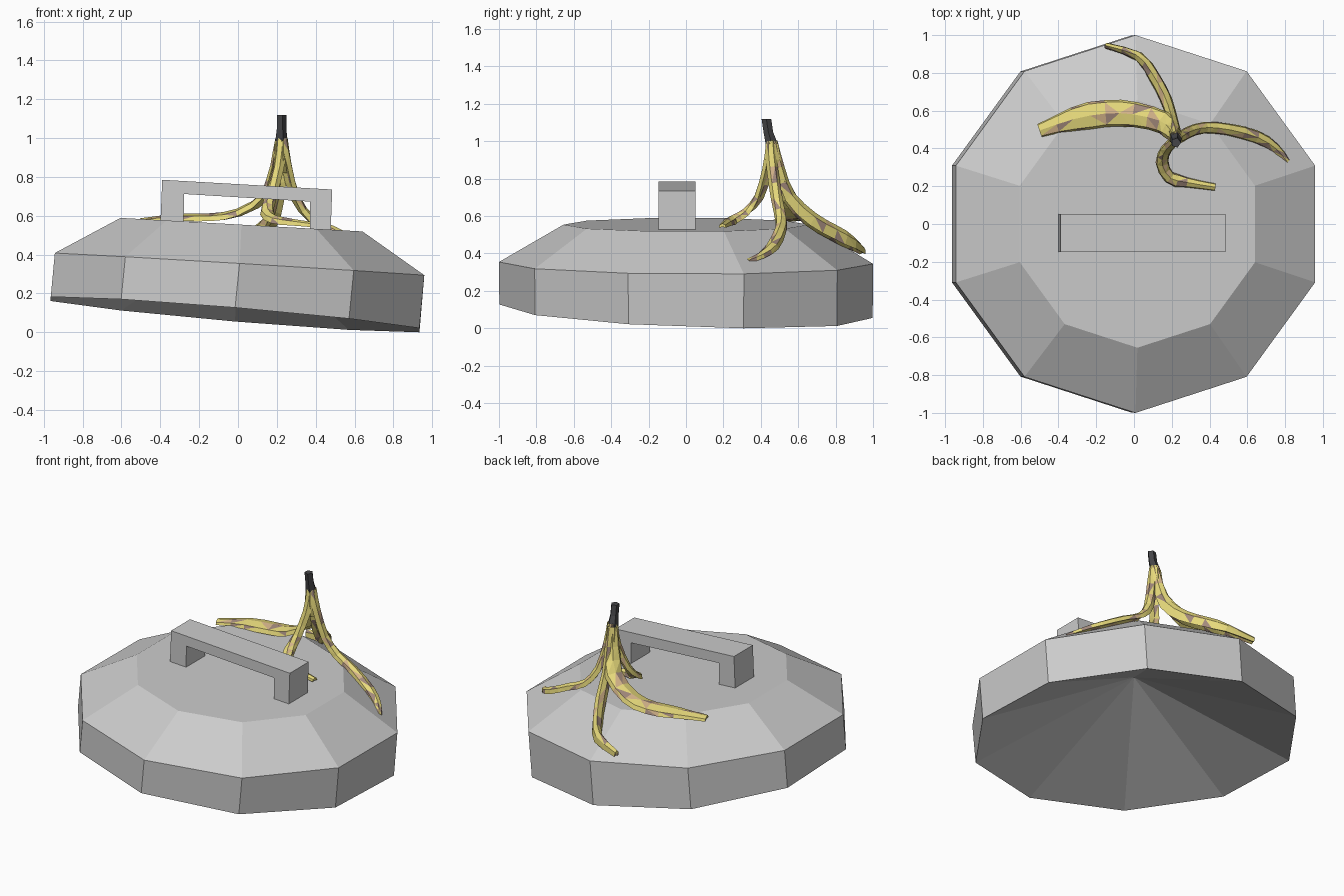
import bpy, bmesh, math, random
from mathutils import Vector

if "Cube" in bpy.data.objects:
    bpy.data.objects.remove(bpy.data.objects["Cube"])

random.seed(4)


def material(name, rgb):
    m = bpy.data.materials.new(name)
    m.diffuse_color = (*rgb, 1)
    m.use_nodes = True
    m.node_tree.nodes["Principled BSDF"].inputs["Base Color"].default_value = m.diffuse_color
    return m


yellow = material("peel_yellow", (0.80, 0.70, 0.20))
tan = material("peel_tan", (0.65, 0.45, 0.25))
brown = material("peel_brown", (0.36, 0.25, 0.20))
dark = material("stem_dark", (0.06, 0.06, 0.065))


def finish(bm, name, mats=()):
    bmesh.ops.recalc_face_normals(bm, faces=bm.faces)
    me = bpy.data.meshes.new(name)
    bm.to_mesh(me)
    bm.free()
    for m in mats:
        me.materials.append(m)
    ob = bpy.data.objects.new(name, me)
    bpy.context.collection.objects.link(ob)
    return ob


def bridge(bm, a, b):
    n = len(a)
    for i in range(n):
        bm.faces.new((a[i], a[(i + 1) % n], b[(i + 1) % n], b[i]))


def loft(bm, rings):
    vs = [[bm.verts.new(p) for p in r] for r in rings]
    for a, b in zip(vs, vs[1:]):
        bridge(bm, a, b)
    bm.faces.new(vs[0])
    bm.faces.new(vs[-1])


# Ten-sided tilted lid: each ring is (centre x, radius, height, slope x, slope y)
bm = bmesh.new()
rings = []
for cx, r, z, sx, sy in [(-0.015, 0.998, 0.09, -0.085, -0.036),
                         (0.008, 1.0, 0.35, -0.06, -0.005),
                         (0.018, 0.655, 0.555, -0.056, 0.0)]:
    ring = []
    for k in range(10):
        a = math.radians(90 + 36 * k)
        x, y = cx + r * math.cos(a), r * math.sin(a)
        ring.append(bm.verts.new((x, y, max(0, z + sx * x + sy * y))))
    rings.append(ring)
bridge(bm, rings[0], rings[1])
bridge(bm, rings[1], rings[2])
bm.faces.new(rings[2])
# hollow conical underside
apex = bm.verts.new((0, 0, 0.52))
for k in range(10):
    bm.faces.new((apex, rings[0][k], rings[0][(k + 1) % 10]))
finish(bm, "lid")

# Bridge handle: front profile extruded in depth
profile = [(-0.40, 0.55), (-0.28, 0.55), (-0.278, 0.712), (0.37, 0.673),
           (0.37, 0.52), (0.477, 0.515), (0.485, 0.735), (-0.39, 0.785)]
bm = bmesh.new()
loft(bm, [[(x, y, z) for x, z in profile] for y in (-0.147, 0.052)])
finish(bm, "handle")


def smooth_path(pts, steps=2):
    p = [Vector(q) for q in pts]
    p = [2 * p[0] - p[1]] + p + [2 * p[-1] - p[-2]]
    out = []
    for i in range(1, len(p) - 2):
        a, b, c, d = p[i - 1:i + 3]
        for s in range(steps):
            t = s / steps
            out.append(0.5 * (2 * b + (c - a) * t + (2 * a - 5 * b + 4 * c - d) * t * t
                              + (3 * b - a - 3 * c + d) * t ** 3))
    return out + [p[-2]]


# D-shaped peel cross-section (across, out)
section = [(-0.5, -0.4), (0, -0.25), (0.5, -0.4), (0.42, 0.2), (0, 0.5), (-0.42, 0.2)]


def peel(name, pts, width, thick):
    path = smooth_path(pts)
    n = len(path) - 1
    rings = []
    for i, p in enumerate(path):
        t = (path[min(i + 1, n)] - path[max(i - 1, 0)]).normalized()
        side = Vector((-t.y, t.x, 0)).normalized()
        out = t.cross(side)
        u = i / n
        f = min(1, u / 0.45)
        taper = 1 if u < 0.75 else 1 - 1.8 * (u - 0.75)
        w = (0.05 + (width - 0.05) * f) * taper * random.uniform(0.93, 1.07)
        h = (0.05 + (thick - 0.05) * f) * taper
        rings.append([p + side * a * w + out * b * h for a, b in section])
    bm = bmesh.new()
    loft(bm, rings)
    bmesh.ops.triangulate(bm, faces=bm.faces)
    # scattered bruises
    for face in bm.faces:
        face.material_index = random.choices((0, 1, 2), (80, 9, 11))[0]
    finish(bm, name, (yellow, tan, brown))


# Four strips of peel, each draped over the lid
peel("peel_back", [(0.225, 0.465, 1.0), (0.22, 0.495, 0.86), (0.205, 0.55, 0.70),
                   (0.165, 0.67, 0.58), (0.10, 0.79, 0.51), (0.02, 0.89, 0.455),
                   (-0.15, 0.945, 0.415)], 0.06, 0.09)
peel("peel_left", [(0.215, 0.46, 1.0), (0.20, 0.485, 0.86), (0.15, 0.54, 0.71),
                   (0.0, 0.58, 0.615), (-0.15, 0.585, 0.59), (-0.32, 0.555, 0.59),
                   (-0.50, 0.495, 0.575)], 0.14, 0.045)
peel("peel_right", [(0.232, 0.455, 1.0), (0.255, 0.465, 0.86), (0.30, 0.49, 0.69),
                    (0.38, 0.51, 0.58), (0.50, 0.50, 0.52), (0.65, 0.46, 0.44),
                    (0.75, 0.40, 0.39), (0.81, 0.33, 0.36)], 0.065, 0.045)
peel("peel_front", [(0.222, 0.45, 1.0), (0.205, 0.43, 0.85), (0.165, 0.385, 0.70),
                    (0.15, 0.32, 0.62), (0.19, 0.245, 0.58), (0.28, 0.22, 0.565),
                    (0.43, 0.195, 0.548)], 0.065, 0.045)


# Five-sided dark stem with a yellow collar where the strips meet
def tube(name, stations, mat):
    bm = bmesh.new()
    loft(bm, [[(x + r * math.cos(k * math.tau / 5), y + r * math.sin(k * math.tau / 5), z)
               for k in range(5)] for x, y, z, r in stations])
    finish(bm, name, (mat,))


tube("stem", [(0.222, 0.43, 1.118, 0.027), (0.222, 0.44, 1.05, 0.027),
              (0.22, 0.46, 0.98, 0.035)], dark)
tube("peel_collar", [(0.22, 0.46, 0.985, 0.036), (0.222, 0.465, 0.90, 0.045),
                     (0.222, 0.465, 0.82, 0.03)], yellow)
